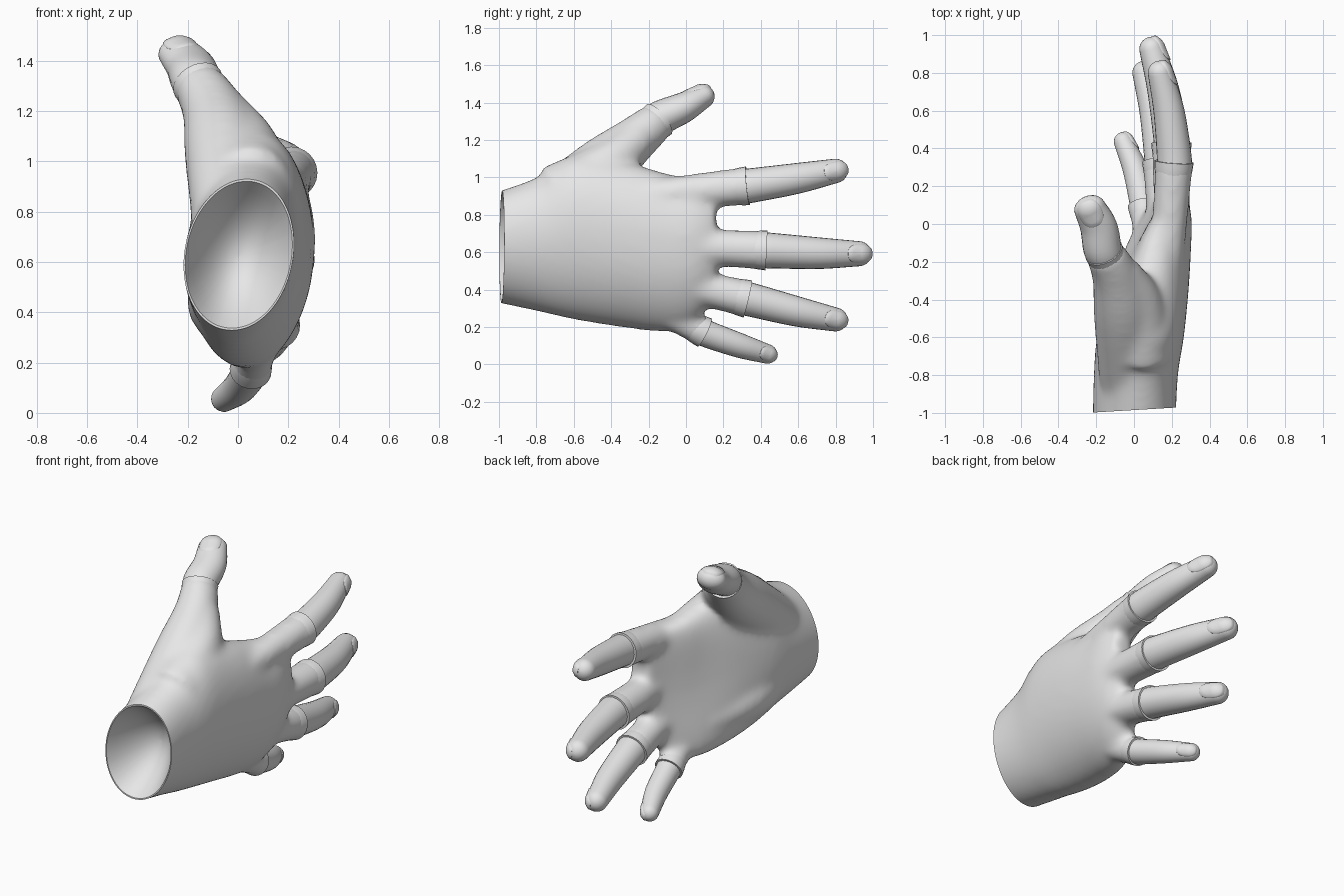
import bpy, bmesh, math
from mathutils import Vector

if "Cube" in bpy.data.objects:
    bpy.data.objects.remove(bpy.data.objects["Cube"])

skin = bpy.data.materials.new("light_grey")
skin.diffuse_color = (0.8, 0.8, 0.8, 1)
skin.use_nodes = True
skin.node_tree.nodes["Principled BSDF"].inputs["Base Color"].default_value = skin.diffuse_color


def spline(pts, steps=5):
    """Catmull-Rom through tuples of any length."""
    pts = [Vector(p) for p in pts]
    ext = [pts[0] * 2 - pts[1]] + pts + [pts[-1] * 2 - pts[-2]]
    out = []
    for i in range(len(pts) - 1):
        a, b, c, d = ext[i:i + 4]
        for k in range(steps):
            t = k / steps
            out.append(0.5 * (2 * b + (c - a) * t + (2 * a - 5 * b + 4 * c - d) * t * t
                              + (3 * b - a - 3 * c + d) * t ** 3))
    return out + [pts[-1]]


def power(q, p):
    return math.copysign(abs(q) ** p, q)


def loft(bm, rings):
    """Bridge rings of points and close both ends."""
    rows = [[bm.verts.new(p) for p in r] for r in rings]
    n = len(rows[0])
    for a, b in zip(rows, rows[1:]):
        for i in range(n):
            j = (i + 1) % n
            bm.faces.new((a[i], a[j], b[j], b[i]))
    bm.faces.new(rows[0][::-1])
    bm.faces.new(rows[-1])


def tube(bm, pts, up, wide=1, rounded=False, seg=24):
    """Tube along (point, radius) pairs, stretched sideways towards its end."""
    path = spline([(*p, r) for p, r in pts])
    last = len(path) - 1
    rings = []

    def ring(c, t, r, w):
        side = t.cross(up).normalized()
        n = side.cross(t)
        angles = [2 * math.pi * i / seg for i in range(seg)]
        return [c + n * r * math.cos(a) + side * r * w * math.sin(a) for a in angles]

    for i, p in enumerate(path):
        c = Vector(p[:3])
        t = (Vector(path[min(i + 1, last)][:3]) - Vector(path[max(i - 1, 0)][:3])).normalized()
        rings.append(ring(c, t, p[3], 1 + (wide - 1) * i / last))
    if rounded:
        for k in range(1, 7):
            a = k * 0.25
            rings.append(ring(c + t * p[3] * math.sin(a), t, p[3] * math.cos(a), wide))
    loft(bm, rings)
    return t


def finish(bm, name):
    bmesh.ops.recalc_face_normals(bm, faces=bm.faces)
    me = bpy.data.meshes.new(name)
    bm.to_mesh(me)
    bm.free()
    ob = bpy.data.objects.new(name, me)
    bpy.context.collection.objects.link(ob)
    me.materials.append(skin)
    return ob


def smooth(ob):
    bpy.ops.object.select_all(action='DESELECT')
    ob.select_set(True)
    bpy.context.view_layer.objects.active = ob
    bpy.ops.object.shade_smooth_by_angle(angle=math.radians(40))


def fingertip(name, start, end, tip, r, up, wide=1):
    """Sleeve edge, tapering fingertip and nail beyond the sleeve end."""
    d = (end - start).normalized()
    bm = bmesh.new()
    tube(bm, [(end - d * .12, r - .014), (end - d * .05, r - .001), (end, r + .004)], up)
    smooth(finish(bm, name + "_sleeve_edge"))

    mid = end.lerp(tip, .56) + Vector((.015, 0, -.005))
    tr = r * .65
    bm = bmesh.new()
    t = tube(bm, [(end - d * .04, r - .006), (end + d * .02, r - .008), (mid, r * .82), (tip, tr)],
             up, wide, True)
    smooth(finish(bm, name + "_fingertip"))

    # Nail: thin curved plate wrapped on the fingertip
    side = t.cross(up).normalized()
    n = side.cross(t)
    bm = bmesh.new()
    rings = []
    for f, lift in ((1, -.012), (1, .003), (.93, .006), (.6, .006), (.25, .006), (.03, .006)):
        ring = []
        for i in range(28):
            a = 2 * math.pi * i / 28
            u, v = [power(q, .8) * f * tr for q in (math.cos(a), math.sin(a))]
            u, v = u * 1.1, v * .75 * wide
            h = math.sqrt(tr ** 2 - (v / wide) ** 2 - (.8 * max(u, 0)) ** 2) - .1 * min(u, 0)
            ring.append(tip + t * (u - .008) + side * v + n * (h + lift))
        rings.append(ring)
    loft(bm, rings)
    smooth(finish(bm, name + "_nail"))


# Palm: y, low z, high z, centre x, half thickness
stations = [(-1.08, .345, .9, 0, .218), (-.8, .285, 1, .01, .22), (-.6, .24, 1.12, .035, .225),
            (-.35, .2, 1.09, .085, .2), (-.1, .175, 1.02, .155, .145),
            (.05, .23, .99, .195, .105), (.16, .36, .92, .205, .065)]
bm = bmesh.new()
rings = []
for y, lo, hi, xc, h in spline(stations, 4):
    f = min(1, max(0, (y + .7) / .6))
    bow, p = .45 * f, 1 - .22 * f  # the palm cups and squares off towards the fingers
    ring = []
    for i in range(40):
        a = 2 * math.pi * i / 40
        dz = (hi - lo) / 2 * power(math.sin(a), p)
        ring.append((xc + .1 * dz - bow * dz * dz + h * power(math.cos(a), p), y,
                     (lo + hi) / 2 + dz))
    rings.append(ring)
loft(bm, rings)

# Heel of the palm, and the web from the back of the hand to the thumb
back = Vector((1, 0, 0))
tube(bm, [((-.03, -.86, .5), .14), ((-.05, -.52, .43), .15), ((.03, -.2, .36), .1)], back)
tube(bm, [((.05, -.7, .91), .16), ((.03, -.43, 1.06), .13), ((-.07, -.25, 1.21), .1)], back)

# Fingers: knuckle, sleeve end, tip centre, radius
tips = []
for name, knuckle, end, tip, r in (
        ("index", (.175, -.22, .9), (.212, .33, .955), (.138, .8, 1.035), .1),
        ("middle", (.205, -.22, .64), (.198, .43, .61), (.095, .925, .592), .103),
        ("ring", (.17, -.22, .48), (.145, .33, .35), (.055, .8, .24), .098),
        ("little", (.1, -.22, .33), (.05, .1, .17), (-.055, .435, .056), .08)):
    knuckle, end, tip = map(Vector, (knuckle, end, tip))
    tube(bm, [(knuckle, r * .85), (end, r + .003)], back)
    tips.append((name, knuckle, end, tip, r, back))

# Thumb
nail_up = Vector((.05, -.5, .85))
thumb = [Vector(p) for p in ((-.03, -.82, .77), (-.055, -.47, 1.04), (-.1, -.27, 1.205),
                             (-.16, -.145, 1.31))]
tube(bm, list(zip(thumb, (.155, .16, .125, .103))), nail_up)
tips.append(("thumb", thumb[2], thumb[3], Vector((-.235, .085, 1.43)), .1, nail_up, 1.3))

# Hand: palm and finger bases fused into one skin
raw = finish(bm, "hand_source")
m = raw.modifiers.new("fuse", 'REMESH')
m.mode, m.voxel_size = 'VOXEL', .017
m = raw.modifiers.new("relax", 'SMOOTH')
m.factor, m.iterations = .5, 24
fused = bpy.data.meshes.new_from_object(
    raw.evaluated_get(bpy.context.evaluated_depsgraph_get()))
bpy.data.objects.remove(raw)

# Wrist: trimmed flat, then a thin lip and a hollow bowl
bm = bmesh.new()
bm.from_mesh(fused)
bmesh.ops.bisect_plane(bm, geom=bm.verts[:] + bm.edges[:] + bm.faces[:], dist=1e-5,
                       plane_co=(0, -.985, .63), plane_no=(-.06, 1, 0), clear_inner=True)
edges = [e for e in bm.edges if e.is_boundary]
rim = {v for e in edges for v in e.verts}
mid = sum((v.co for v in rim), Vector()) / len(rim)
scale = 1
for k in range(9):
    s = 1 - k / 8.1
    size, depth = .97 * s, .22 * (1 - s * s)
    geom = bmesh.ops.extrude_edge_only(bm, edges=edges)["geom"]
    edges = [g for g in geom if isinstance(g, bmesh.types.BMEdge)]
    verts = [g for g in geom if isinstance(g, bmesh.types.BMVert)]
    old = sum((v.co for v in verts), Vector()) / len(verts)
    for v in verts:
        v.co = mid + Vector((0, depth, 0)) + (v.co - old) * (size / scale)
    scale = size
bmesh.ops.contextual_create(bm, geom=edges)
smooth(finish(bm, "hand"))

for args in tips:
    fingertip(*args)
